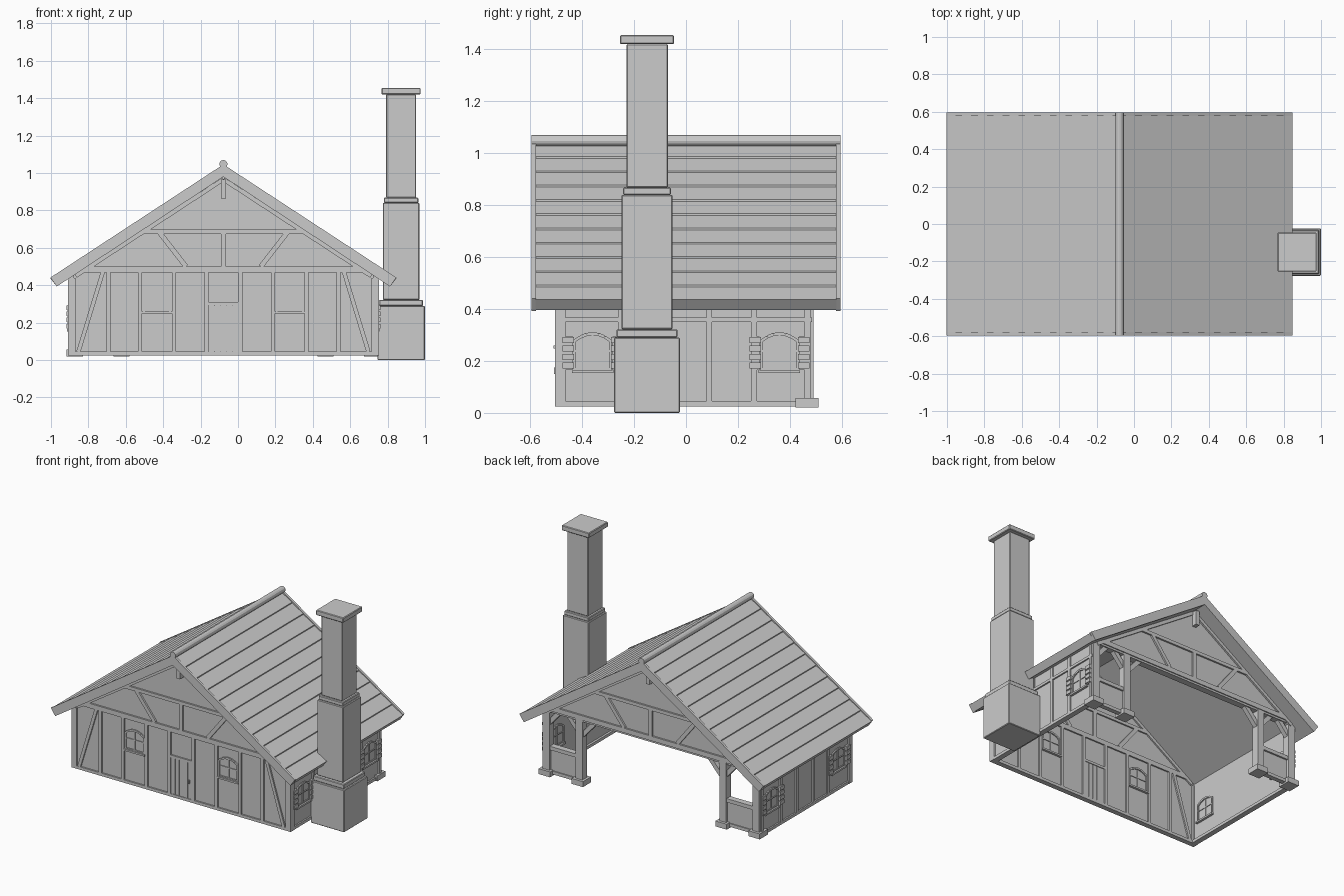
import bpy, bmesh, math
from mathutils import Vector

if "Cube" in bpy.data.objects:
    bpy.data.objects.remove(bpy.data.objects["Cube"])

GREY = (0.6, 0.6, 0.6, 1)
mat = bpy.data.materials.new("light grey")
mat.use_nodes = True
mat.diffuse_color = GREY
mat.node_tree.nodes["Principled BSDF"].inputs["Base Color"].default_value = GREY

MID = -0.078            # x of the ridge
HALF = 0.827            # half width of the walls
SLOPE = 0.654
APEX = 0.98             # roof underside at the ridge
FRONT, BACK = -0.495, 0.485


class Part:
    """Collects prisms in one mesh and makes an object of them."""
    def __init__(self, name):
        self.name, self.bm = name, bmesh.new()

    def prism(self, pts, axis, a, b):
        place = (lambda u, w, d: (u, d, w)) if axis == "y" else (lambda u, w, d: (d, u, w))
        lo = [self.bm.verts.new(place(u, w, a)) for u, w in pts]
        hi = [self.bm.verts.new(place(u, w, b)) for u, w in pts]
        self.bm.faces.new(lo)
        self.bm.faces.new(hi[::-1])
        for i in range(len(pts)):
            j = (i + 1) % len(pts)
            self.bm.faces.new((lo[j], lo[i], hi[i], hi[j]))

    def box(self, x0, x1, y0, y1, z0, z1):
        self.prism([(x0, z0), (x1, z0), (x1, z1), (x0, z1)], "y", y0, y1)

    def panel(self, axis, u0, u1, z0, z1, a, b):
        self.prism([(u0, z0), (u1, z0), (u1, z1), (u0, z1)], axis, a, b)

    def bar(self, p, q, width, axis, a, b):
        p, q = Vector(p), Vector(q)
        n = (q - p).orthogonal().normalized() * width / 2
        self.prism([p - n, q - n, q + n, p + n], axis, a, b)

    def done(self, bevel=0):
        bmesh.ops.recalc_face_normals(self.bm, faces=self.bm.faces)
        me = bpy.data.meshes.new(self.name)
        self.bm.to_mesh(me)
        self.bm.free()
        me.materials.append(mat)
        ob = bpy.data.objects.new(self.name, me)
        bpy.context.collection.objects.link(ob)
        if bevel:
            mod = ob.modifiers.new("Bevel", "BEVEL")
            mod.width, mod.segments = bevel, 1
        return ob


def under(x):
    return APEX - SLOPE * abs(x - MID)


# Roof slopes with lapped rows of tiles
ROWS, REACH, THICK = 11, 0.925, 0.062
for side, label in ((-1, "right"), (1, "left")):
    roof = Part(label + "_roof_slope")
    top = []
    for i in range(ROWS):
        for f, lift in ((i, -0.007), (i + 1, 0)):
            d = REACH * f / ROWS
            top.append((MID + side * d, APEX + THICK - SLOPE * d + lift))
    tip = REACH - 0.032
    roof.prism(top + [(MID + side * tip, under(MID + side * tip)), (MID, APEX)], "y", -0.58, 0.58)
    roof.done()
    # Verge boards at both gable ends
    verge = Part(label + "_verge_boards")
    for y in (-0.595, 0.578):
        d = REACH
        verge.prism([(MID, APEX), (MID, APEX + 0.066), (MID + side * d, APEX + 0.066 - SLOPE * d),
                     (MID + side * (d - 0.034), under(MID + d - 0.034) - 0.004)], "y", y, y + 0.017)
    verge.done()

# Round ridge pole
ridge = Part("ridge_pole")
ring = [i * math.tau / 12 for i in range(12)]
ridge.prism([(MID + 0.022 * math.cos(t), 1.048 + 0.022 * math.sin(t)) for t in ring], "y", -0.595, 0.595)
ridge.done()

# Walls
wall = Part("front_wall")
L, R = MID - HALF, MID + HALF
wall.prism([(L, 0.03), (R, 0.03), (R, under(R)), (MID, APEX), (L, under(L))], "y", FRONT, FRONT + 0.015)
wall.done()
gable = Part("back_gable")
g = (APEX - 0.48) / SLOPE
gable.prism([(MID - g, 0.48), (MID + g, 0.48), (MID, APEX)], "y", BACK - 0.015, BACK)
gable.done()
for side, label in ((-1, "right"), (1, "left")):
    x = MID + side * HALF
    wall = Part(label + "_side_wall")
    wall.box(x - side * 0.02, x - side * 0.008, FRONT, BACK, 0.03, 0.46)
    wall.done()

# Timber frame in both gables
for label, y0, y1 in (("front", FRONT - 0.012, FRONT + 0.025), ("back", BACK - 0.025, BACK + 0.012)):
    t = Part(label + "_gable_timbers")
    t.box(MID - 0.79, MID + 0.79, y0, y1, 0.468, 0.5)
    t.box(MID - 0.43, MID + 0.43, y0, y1, 0.675, 0.698)
    t.box(MID - 0.013, MID + 0.013, y0, y1, 0.5, 0.68)
    for s in (-1, 1):
        t.bar((MID + s * 0.20, 0.5), (MID + s * 0.34, 0.68), 0.026, "y", y0, y1)
        t.bar((MID, APEX - 0.014), (MID + s * 0.79, under(MID + 0.79) - 0.014), 0.022, "y", y0, y1)
    # Short hanging post below the ridge
    out = -0.03 if label == "front" else 0.03
    t.box(MID - 0.014, MID + 0.014, y0 + out, y1 + out, 0.865, 0.965)
    t.done()

# Front wall studs, sill and corner braces
t = Part("front_wall_timbers")
y0, y1 = FRONT - 0.01, FRONT + 0.025
t.box(L, R, y0, y1, 0.025, 0.045)
for d in (0.09, 0.265, 0.445, 0.615, 0.81):
    for s in (-1, 1):
        t.box(MID + s * d - 0.011, MID + s * d + 0.011, y0, y1, 0.04, 0.47)
for s in (-1, 1):
    t.bar((MID + s * 0.775, 0.045), (MID + s * 0.645, 0.47), 0.022, "y", y0, y1)
t.box(MID - 0.09, MID + 0.09, y0, y1, 0.293, 0.31)
t.done()

# Plank door with a handle
door = Part("door")
for i in range(5):
    x = MID - 0.079 + i * 0.0316
    door.box(x + 0.0015, x + 0.03, FRONT - 0.006, FRONT + 0.02, 0.045, 0.293)
door.box(MID + 0.055, MID + 0.063, FRONT - 0.014, FRONT, 0.15, 0.175)
door.done()

# Side wall studs, rails and sills
STUDS = (-0.478, -0.25, -0.09, 0.09, 0.262, 0.468)
for side, label in ((-1, "right"), (1, "left")):
    x = MID + side * HALF
    a, b = x - side * 0.015, x + side * 0.002
    t = Part(label + "_side_timbers")
    for y in STUDS:
        t.panel("x", y - 0.011, y + 0.011, 0.03, 0.44, a, b)
    t.panel("x", FRONT, BACK, 0.35, 0.368, a, b)
    t.panel("x", FRONT, BACK, 0.025, 0.045, x - side * 0.035, b)
    t.panel("x", FRONT - 0.01, FRONT + 0.03, 0.025, 0.44, x - side * 0.035, b + side * 0.002)
    t.done()


def window(name, axis, c, z0, plane, out, w=0.14, h=0.14, shutters=False):
    """Arched casement standing on the wall plane and facing along out."""
    p = Part(name)
    a, b = plane - out * 0.004, plane + out * 0.008
    half, spring, rise = w / 2, z0 + h * 0.8, h * 0.2
    p.panel(axis, c - half - 0.01, c + half + 0.01, z0 - 0.012, z0, a, plane + out * 0.016)
    for s in (-1, 1):
        p.panel(axis, c + s * half - 0.005, c + s * half + 0.005, z0, spring, a, b)
    arch = [(c + half * k / 3, spring + rise * (1 - (k / 3) ** 2)) for k in range(-3, 4)]
    for q, r in zip(arch, arch[1:]):
        p.bar(q, r, 0.012, axis, a, b)
    b = plane + out * 0.005
    p.panel(axis, c - 0.004, c + 0.004, z0, spring + rise, a, b)
    p.panel(axis, c - half, c + half, z0 + h * 0.5, z0 + h * 0.5 + 0.007, a, b)
    p.panel(axis, c - half, c + half, z0, z0 + 0.008, a, b)
    if shutters:
        for s in (-1, 1):
            m = c + s * (half + 0.023)
            p.panel(axis, m - 0.017, m + 0.017, z0, z0 + h - 0.01, a, plane + out * 0.014)
            for k in range(4):
                z = z0 + 0.005 + k * 0.033
                p.panel(axis, m - 0.022, m + 0.022, z, z + 0.024, a, plane + out * 0.02)
    p.done()


for s, label in ((-1, "right"), (1, "left")):
    window("front_window_" + label, "y", MID + s * 0.355, 0.26, FRONT, -1)
    window("front_window_inside_" + label, "y", MID + s * 0.355, 0.26, FRONT + 0.015, 1)
    for c, where in ((-0.36, "front"), (0.36, "back")):
        x = MID + s * HALF
        window(f"{label}_{where}_side_window", "x", c, 0.165, x - s * 0.008, s, shutters=True)
        window(f"{label}_{where}_side_window_inside", "x", c, 0.165, x - s * 0.02, -s)

# Open back: posts on pads, low panels, rails and knee braces
for s, label in ((-1, "right"), (1, "left")):
    corner, inner = MID + s * 0.795, MID + s * 0.545
    porch = Part(label + "_back_porch")
    for x in (corner, inner):
        porch.box(x - 0.026, x + 0.026, 0.44, 0.492, 0.05, 0.47)
        porch.box(x - 0.043, x + 0.043, 0.422, 0.51, 0.02, 0.057)
    x0, x1 = sorted((corner, inner))
    porch.box(x0, x1, 0.46, 0.475, 0.04, 0.2)
    porch.box(x0, x1, 0.445, 0.487, 0.195, 0.22)
    porch.box(x0, x1, 0.45, 0.482, 0.03, 0.052)
    for start, run in ((inner, -s * 0.12), (inner, s * 0.1), (corner, -s * 0.1)):
        porch.bar((start, 0.475 - abs(run) - 0.015), (start + run, 0.475), 0.03, "y", 0.45, 0.482)
    porch.done()
beam = Part("back_beam")
beam.box(MID - 0.79, MID + 0.79, 0.445, 0.49, 0.455, 0.49)
beam.done()

# Chimney in stacked tiers: half width, bottom, top
chimney = Part("chimney")
for r, z0, z1 in ((0.127, 0, 0.29), (0.117, 0.29, 0.322), (0.098, 0.322, 0.84),
                  (0.092, 0.84, 0.868), (0.08, 0.868, 1.42), (0.104, 1.42, 1.455)):
    chimney.box(0.872 - r, 0.872 + r, -0.15 - r, -0.15 + r, z0, z1)
chimney.done(bevel=0.004)
